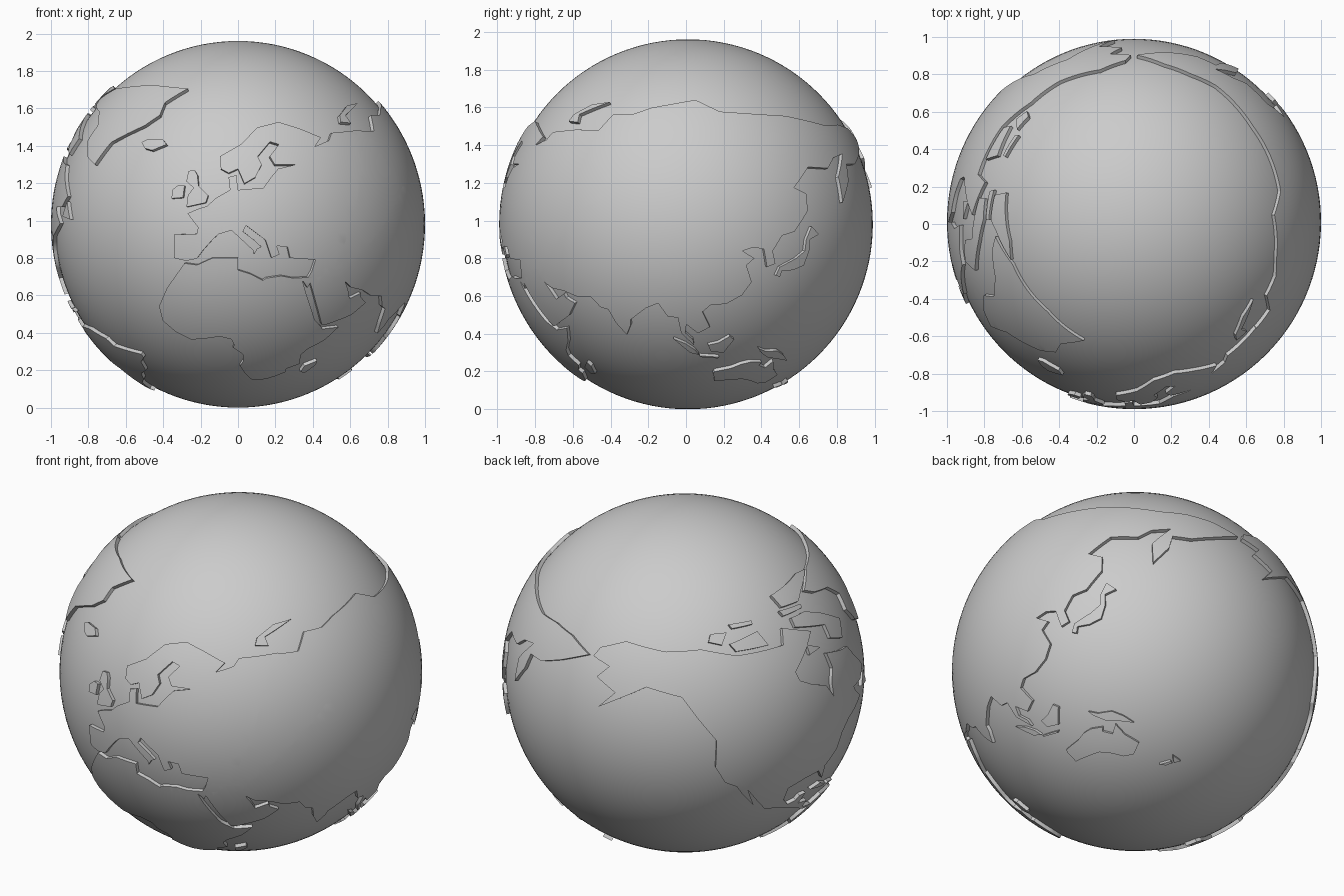
import bpy, bmesh, math
from mathutils import Vector
from mathutils.geometry import delaunay_2d_cdt

R_SEA, R_LAND = 0.98, 1.0
CENTRE = Vector((0, 0.01, 0.98))


def flat(lon, lat):
    # lon/lat degrees to the cylindrical map that is wrapped on the ball
    h = 1.25 * math.log(math.tan(math.pi / 4 + 0.4 * math.radians(lat)))
    return Vector((math.radians(lon - 11), h - 0.86))


def wrap(p):
    return Vector((math.sin(p.x), -math.cos(p.x), p.y)).normalized()


def land(name, *rings):
    pts, edges = [], []
    for ring in rings:
        start = len(pts)
        corners = [flat(*c) for c in ring]
        for a, b in zip(corners, corners[1:] + corners[:1]):
            n = max(1, math.ceil((b - a).length / 0.05))
            pts += [a.lerp(b, i / n) for i in range(n)]
        count = len(pts) - start
        edges += [(start + i, start + (i + 1) % count) for i in range(count)]
    # interior grid keeps the plate curved like the ball
    x0, x1 = min(p.x for p in pts), max(p.x for p in pts)
    y0, y1 = min(p.y for p in pts), max(p.y for p in pts)
    step = 0.05
    for i in range(1, int((x1 - x0) / step) + 1):
        for j in range(1, int((y1 - y0) / step) + 1):
            pts.append(Vector((x0 + i * step + 0.0013, y0 + j * step + 0.0017)))
    out = delaunay_2d_cdt(pts, edges, [], 1, 1e-5)
    bm = bmesh.new()
    vs = [bm.verts.new(wrap(p) * R_LAND) for p in out[0]]
    for f in out[2]:
        bm.faces.new([vs[i] for i in f])
    bmesh.ops.delete(bm, geom=[v for v in bm.verts if not v.link_faces], context='VERTS')
    # coast walls running down into the sea
    rim = [e for e in bm.edges if e.is_boundary]
    ext = bmesh.ops.extrude_edge_only(bm, edges=rim)
    for v in ext['geom']:
        if isinstance(v, bmesh.types.BMVert):
            v.co *= (R_SEA - 0.01) / R_LAND
    me = bpy.data.meshes.new(name)
    bm.to_mesh(me)
    bm.free()
    ob = bpy.data.objects.new(name, me)
    ob.location = CENTRE
    bpy.context.collection.objects.link(ob)
    smooth(ob)


def smooth(ob):
    bpy.ops.object.select_all(action='DESELECT')
    ob.select_set(True)
    bpy.context.view_layer.objects.active = ob
    bpy.ops.object.shade_smooth_by_angle(angle=math.radians(30))


# ocean ball
bpy.ops.mesh.primitive_uv_sphere_add(segments=128, ring_count=64, radius=R_SEA, location=CENTRE)
bpy.context.object.name = "ocean_ball"
smooth(bpy.context.object)

# old world mainland: four overlapping outlines
africa = [(-6, 35.5), (-10, 31), (-13, 27.5), (-17, 21), (-17, 14.7), (-13, 9), (-7.5, 4.4),
          (-2, 5), (4, 6.3), (8.5, 4.5), (9.5, 1), (9, -1), (13, -6), (13.5, -12), (12, -17),
          (15, -27), (18, -34), (20, -35), (26, -34), (31, -29.5), (35.5, -24), (35, -20),
          (40.5, -15), (39, -6.5), (41, -2), (47, 4), (51, 11.5), (44, 10.5), (43, 11.8),
          (39.5, 15), (37, 20), (34, 26), (32.3, 29.9), (32.8, 30.1), (33, 31.2), (29, 31),
          (25, 31.7), (20, 31), (19, 30.3), (15, 32.3), (11, 33.5), (11, 37), (3, 37), (-2, 35)]
arabia = [(32.6, 31.2), (32.6, 29.9), (34.3, 27.8), (35, 29.5), (39, 21), (43, 12.9), (45, 12.8),
          (52, 16), (55, 17.5), (59.8, 22.5), (56.5, 24.5), (56, 26), (51.5, 24), (50, 27),
          (48, 30), (46, 34), (38, 34), (35.5, 31.5), (34, 31.2)]
europe = [(60, 68.8), (55, 68.5), (46, 68), (44, 66), (38, 64.5), (41, 66.8), (33, 69.3), (26, 71),
          (18, 69.5), (12, 65), (5, 62), (5.5, 59), (8, 58), (11, 59), (13, 55.5), (16.5, 57),
          (18.7, 60), (17.5, 62), (22, 65.7), (25, 65), (21.5, 62), (23, 60), (30, 60), (24, 59),
          (21.5, 57), (19, 54.5), (11, 54), (10.5, 57.5), (8, 57), (8.5, 54), (4, 52), (1.5, 50.2),
          (-1.5, 49.5), (-4.7, 48.4), (-1.3, 45), (-1.8, 43.4), (-9, 43.2), (-9.3, 37),
          (-5.5, 36.2), (-2, 36.8), (0, 39), (3.2, 42), (5, 43.3), (9, 44.3), (12, 42), (15.8, 39),
          (16, 38), (17, 39.5), (18.3, 40), (16, 41.8), (12.5, 44), (13.5, 45.5), (19.5, 41.8),
          (21.5, 37), (24, 38), (23, 40.3), (26.5, 40), (27.5, 37), (36, 36.5), (35, 33),
          (34, 31.2), (45, 32), (75, 55)]
asia = [(48, 30), (51, 28), (56.5, 27), (61.5, 25), (67, 25), (70, 21), (72.8, 20), (74.5, 14),
        (77.5, 8), (80, 13), (80.3, 15.5), (86.5, 20.5), (91, 22.5), (94, 17), (97.5, 16.5),
        (98.5, 9), (103.5, 1.3), (103, 5), (100, 9), (100.5, 13.3), (104.8, 8.7), (109, 12),
        (106, 19), (108.5, 21.7), (114, 22.3), (119, 25.5), (121.8, 30), (119.5, 35), (122, 37),
        (118, 39), (121.5, 40), (125, 39.5), (126.5, 34.5), (129.3, 35.5), (128, 39), (131, 43),
        (135.5, 44), (140.5, 49), (140.5, 53), (136, 54.5), (143, 59.3), (152, 59), (156.5, 61.5),
        (163, 62.5), (156.5, 57), (156.7, 51), (162, 56), (163.5, 60), (170, 60), (179, 62.5),
        (190, 66), (180, 69), (170, 70), (160, 69.7), (140, 72.5), (128, 73), (113, 73.8),
        (104, 77.5), (87, 75), (80, 73), (72, 73), (68, 68.5), (58, 68.6), (55, 60), (44, 36)]
land("old_world_land", africa, arabia, europe, asia)

# american mainland: two overlapping outlines
north = [(-168, 66), (-166, 68.5), (-156.5, 71.2), (-141, 69.7), (-128, 70.3), (-115, 68), (-96, 68),
         (-94, 72), (-85, 69.5), (-81.5, 68.5), (-87, 65), (-94, 61), (-93, 58.7), (-88, 56.7),
         (-82, 55), (-79, 51.5), (-79, 55), (-77, 58), (-78, 62), (-70, 60.5), (-65, 60), (-62, 57),
         (-56, 52.5), (-60, 50), (-66, 50), (-65, 48.5), (-61, 46), (-66, 44), (-70, 43), (-74, 40),
         (-76, 35), (-81, 31), (-80.3, 25.5), (-82.7, 28.5), (-84, 30), (-90, 29.5), (-97, 27.5),
         (-97.5, 22), (-94.5, 18.2), (-91, 19), (-90, 21.2), (-87, 21.3), (-88.5, 16), (-83.5, 15),
         (-83.5, 10.5), (-80, 9.2), (-76.5, 8), (-77.5, 6.8), (-79.5, 7.5), (-82, 8), (-86, 11),
         (-94, 16), (-105, 20), (-109, 25.5), (-113, 31), (-109.7, 23), (-115, 30), (-117, 33),
         (-121, 35), (-124.3, 40.4), (-124, 48), (-130, 54), (-135, 59), (-147, 61), (-152, 59),
         (-163, 54.5), (-157.5, 58.7), (-165, 61.5), (-161, 64.5)]
south = [(-77, 8.5), (-72, 12), (-62, 10.5), (-52, 5), (-50, 0), (-44, -2.5), (-35, -6), (-35, -9),
         (-39, -13), (-41, -22), (-48, -26), (-53, -34), (-57, -36.5), (-62, -39), (-65, -43),
         (-69, -51), (-66, -55), (-74, -52), (-75, -46), (-73, -37), (-70.5, -20), (-76, -14),
         (-81, -5), (-80, 0), (-77.5, 4)]
land("american_land", north, south)

# large islands
land("greenland", [(-73, 78), (-60, 82), (-33, 83.5), (-12, 82), (-20, 77), (-20, 73), (-25, 70),
                   (-38, 65.5), (-43, 60), (-49, 62), (-53, 66), (-51, 70), (-57, 74), (-68, 76)])
land("australia", [(114, -22), (122, -18), (126, -14), (130, -12), (136, -12), (135.5, -15),
                   (140, -17.7), (142, -11), (146, -19), (153, -26), (150, -37), (144, -38.5),
                   (138, -34.5), (131, -31.5), (124, -33), (115.5, -34.5), (115, -30), (113.7, -25)])

# north atlantic and arctic islands
land("britain", [(-5, 50), (1, 51), (1.7, 52.7), (-1.5, 55), (-2, 57.5), (-3, 58.6), (-5, 58.5),
                 (-5.5, 56), (-3, 54.5), (-4.5, 53), (-5, 52)])
land("ireland", [(-10, 52), (-6.3, 52.2), (-6, 55), (-8, 55.2), (-10, 54)])
land("iceland", [(-24, 65.5), (-22, 64), (-19, 63.5), (-14, 65), (-16, 66.4), (-22, 66.3)])
land("russian_arctic_island", [(52, 71), (57, 70.7), (56, 73), (68, 76.8), (60, 76), (53, 73)])
land("canadian_arctic_islands",
     [(-80, 73.5), (-72, 71), (-62, 66.5), (-66, 62.5), (-73, 64.5), (-73, 68), (-88, 71), (-88, 73.5)],
     [(-117, 71), (-105, 73), (-102, 69), (-115, 69)],
     [(-125, 72), (-120, 71), (-117.5, 74), (-124, 74)],
     [(-90, 77), (-92, 81), (-70, 83), (-62, 82), (-75, 78.5), (-80, 76.5)],
     [(-92, 76.3), (-80, 75.7), (-80, 74.6), (-91, 74.7)],
     [(-116, 76), (-106, 76), (-106, 75), (-115, 74.8)],
     [(-86, 66), (-80, 64), (-86, 63.5)])
land("newfoundland", [(-59, 47.7), (-53, 47), (-56, 51.3)])

# tropical and pacific islands
land("caribbean_islands", [(-85, 22), (-77.5, 20), (-74.5, 20), (-80, 23)],
     [(-74, 18.5), (-68.5, 18.6), (-73, 20)])
land("madagascar", [(44, -17), (49.3, -12), (50, -16), (47, -25), (44, -24)])
land("japan", [(130, 32), (131.5, 31.5), (132, 33.5), (136, 33.6), (140, 35), (141.5, 39),
               (141.5, 42), (145, 43.3), (142, 45.3), (140, 42), (139.8, 39), (136.7, 37), (131, 34.5)])
land("sumatra_java_borneo", [(95.5, 5.5), (100, 2.5), (104, -2), (105.6, -5.6), (102, -4)],
     [(106, -6.4), (114.5, -7.5), (114, -8.6), (106.5, -7.5)],
     [(109, 1.5), (113, 3), (117, 7), (119, 5), (117.5, 1), (116, -4), (110.5, -3)])
land("new_guinea", [(131, -1), (135, -3), (141, -2.7), (146, -6), (150.5, -10.5), (147, -9.8),
                    (143, -8.8), (138, -8), (133, -4)])
land("new_zealand", [(172.8, -34.5), (178.5, -38), (175, -41.5), (174, -39)],
     [(172.7, -40.6), (174, -42), (170.5, -46), (166.5, -46)])
